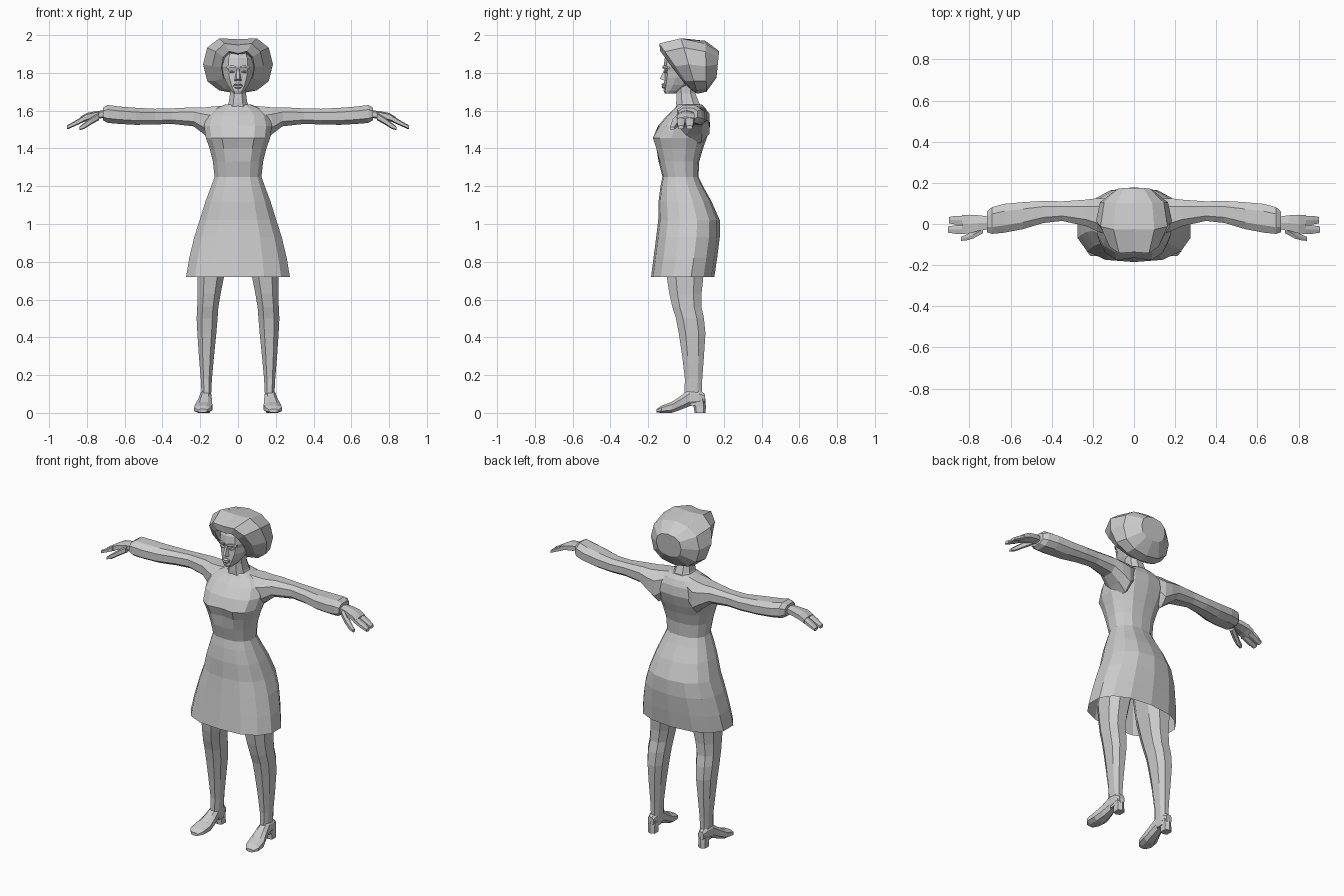
import bpy, math

grey = bpy.data.materials.new("plain_grey")
grey.diffuse_color = (0.6, 0.6, 0.6, 1)


def make(name, verts, faces, mirror=False):
    me = bpy.data.meshes.new(name)
    me.from_pydata(verts, [], faces)
    me.materials.append(grey)
    ob = bpy.data.objects.new(name, me)
    bpy.context.collection.objects.link(ob)
    if mirror:
        m = ob.modifiers.new("mirror", "MIRROR")
        m.use_axis = (True, False, False)
    # outward normals
    bpy.context.view_layer.objects.active = ob
    ob.select_set(True)
    bpy.ops.object.mode_set(mode='EDIT')
    bpy.ops.mesh.select_all(action='SELECT')
    bpy.ops.mesh.normals_make_consistent(inside=False)
    bpy.ops.object.mode_set(mode='OBJECT')
    ob.select_set(False)
    return ob


def loft(name, axis, rings, n=8, power=0.8, mirror=False, caps=(True, True), tweak=None):
    """Skin rings (t, a0, a1, b0, b1): extents of the two other axes at t."""
    verts, faces = [], []
    for t, a0, a1, b0, b1 in rings:
        for i in range(n):
            w = 2 * math.pi * (i + 0.5) / n
            c, s = math.cos(w), math.sin(w)
            k = math.cos(math.pi / n)          # flats touch the given extents
            c, s = max(-1, min(1, c / k)), max(-1, min(1, s / k))
            a = (a0 + a1) / 2 + (a1 - a0) / 2 * math.copysign(abs(c) ** power, c)
            b = (b0 + b1) / 2 + (b1 - b0) / 2 * math.copysign(abs(s) ** power, s)
            p = {'x': (t, a, b), 'y': (a, t, b), 'z': (a, b, t)}[axis]
            verts.append(tweak(*p) if tweak else p)
    for r in range(len(rings) - 1):
        for i in range(n):
            j = (i + 1) % n
            faces.append((r * n + i, r * n + j, (r + 1) * n + j, (r + 1) * n + i))
    if caps[0]:
        faces.append(tuple(range(n))[::-1])
    if caps[1]:
        faces.append(tuple(range(len(verts) - n, len(verts))))
    return make(name, verts, faces, mirror)


# Dress, open at the hem; bust split by a shallow centre hollow
def bust(x, y, z):
    if 1.38 < z < 1.5 and y < -0.05 and abs(x) < 0.06:
        y += 0.02
    if z < 1.1 and y > 0.05 and abs(x) < 0.06:
        y += 0.005
    return (x, y, z)


dress = [(0.72, .275, -.185, .145), (0.82, .258, -.172, .16), (0.93, .232, -.158, .174),
         (1.02, .203, -.147, .174), (1.12, .172, -.145, .135), (1.20, .142, -.135, .09),
         (1.25, .124, -.125, .066), (1.33, .133, -.145, .07), (1.40, .150, -.165, .09),
         (1.455, .170, -.185, .11), (1.52, .180, -.148, .128), (1.575, .165, -.10, .122),
         (1.61, .125, -.062, .105), (1.632, .07, -.045, .085)]
loft("dress", 'z', [(z, -w, w, f, b) for z, w, f, b in dress], n=14, power=0.85,
     caps=(False, True), tweak=bust)

# Neck
loft("neck", 'z', [(1.60, -.07, .07, -.05, .09), (1.64, -.05, .05, -.052, .07),
                   (1.69, -.042, .042, -.05, .05), (1.76, -.045, .045, -.06, .05)], n=8)

# Head with jaw, cheeks and brow
head = [(1.69, .022, -.112, -.06), (1.705, .036, -.118, -.02), (1.735, .056, -.117, .03),
        (1.775, .074, -.113, .06), (1.81, .081, -.110, .07), (1.835, .084, -.118, .07),
        (1.88, .080, -.112, .07), (1.92, .055, -.09, .05)]
loft("head", 'z', [(z, -w, w, f, b) for z, w, f, b in head], n=10, power=1.0)

# Nose wedge, lips and brows
make("nose", [(-.006, -.112, 1.825), (.006, -.112, 1.825), (-.008, -.138, 1.768),
              (.008, -.138, 1.768), (-.019, -.112, 1.758), (.019, -.112, 1.758)],
     [(0, 2, 3, 1), (0, 4, 2), (1, 3, 5), (2, 4, 5, 3), (0, 1, 5, 4)])
loft("lips", 'z', [(1.717, -.010, .010, -.122, -.105), (1.726, -.022, .022, -.130, -.10),
                   (1.732, -.024, .024, -.124, -.10), (1.738, -.022, .022, -.131, -.10),
                   (1.746, -.008, .008, -.122, -.105)], n=6)
loft("brow", 'x', [(.012, -.124, -.105, 1.824, 1.836), (.035, -.120, -.095, 1.828, 1.840),
                   (.06, -.098, -.075, 1.822, 1.834)], n=4, mirror=True)
loft("eye", 'x', [(.016, -.114, -.10, 1.803, 1.806), (.032, -.117, -.09, 1.798, 1.812),
                  (.05, -.102, -.08, 1.802, 1.808)], n=6, mirror=True)

# Rounded hair around the face: rings run front to back, lower parts swept back
hair_rings = [(-.035, .078, .085, 1.825, .70), (-.095, .088, .095, 1.83, .75),
              (-.075, .135, .135, 1.835, .70), (0.01, .185, .155, 1.845, .30),
              (.105, .165, .135, 1.835, .02), (.17, .085, .07, 1.845, -.1)]
N = 12
hv, hf = [], []
for y, rx, rz, zc, tilt in hair_rings:
    for i in range(N):
        w = 2 * math.pi * i / N
        x = rx * math.copysign(abs(math.sin(w)) ** 0.9, math.sin(w))
        z = zc + rz * math.copysign(abs(math.cos(w)) ** 0.8, math.cos(w))
        if i == 0 and y < 0.1:
            z -= 0.022                      # parting notch
        hv.append((x, y + tilt * (1.86 - z), z))
for r in range(len(hair_rings) - 1):
    for i in range(N):
        j = (i + 1) % N
        hf.append((r * N + i, r * N + j, (r + 1) * N + j, (r + 1) * N + i))
hf.append(tuple(range(len(hv) - N, len(hv))))
make("hair", hv, hf)

# Sleeved arms from shoulder to cuff
loft("arm", 'x', [(.06, -.04, .10, 1.50, 1.628), (.13, -.05, .125, 1.43, 1.622),
                  (.18, -.035, .125, 1.475, 1.617), (.235, -.01, .118, 1.517, 1.618),
                  (.35, .015, .110, 1.53, 1.612), (.44, .005, .112, 1.527, 1.61),
                  (.54, -.025, .106, 1.525, 1.615), (.63, -.042, .098, 1.530, 1.622),
                  (.69, -.048, .082, 1.535, 1.630), (.715, -.04, .06, 1.55, 1.615)],
     n=8, mirror=True)

# Hands: palm, two finger groups and thumb
loft("palm", 'x', [(.70, -.025, .035, 1.562, 1.602), (.75, -.032, .042, 1.557, 1.598),
                   (.80, -.045, .045, 1.546, 1.588), (.835, -.045, .043, 1.533, 1.567)],
     n=6, mirror=True)
for name, y0, y1, end in (("outer_fingers", -.003, .040, .90), ("inner_fingers", -.048, -.006, .905)):
    loft(name, 'x', [(.82, y0, y1, 1.538, 1.572), (.865, y0, y1, 1.518, 1.545),
                     (end, y0 + .006, y1 - .006, 1.502, 1.522)], n=6, mirror=True)
loft("thumb", 'x', [(.735, -.045, -.005, 1.550, 1.590), (.78, -.070, -.033, 1.525, 1.562),
                    (.815, -.080, -.052, 1.503, 1.535), (.84, -.082, -.062, 1.497, 1.515)],
     n=6, mirror=True)

# Legs
loft("leg", 'z', [(.04, .145, .195, .01, .09), (.10, .142, .193, -.008, .084),
                  (.18, .138, .197, -.006, .086), (.30, .127, .207, -.020, .095),
                  (.42, .115, .215, -.038, .103), (.50, .108, .219, -.053, .095),
                  (.56, .104, .216, -.072, .082), (.63, .092, .214, -.088, .082),
                  (.74, .070, .216, -.105, .094), (.95, .035, .17, -.105, .12)],
     n=8, mirror=True)

# Heeled shoes
loft("shoe", 'y', [(-.155, .165, .212, .002, .020), (-.13, .145, .232, 0, .038),
                   (-.075, .136, .228, 0, .058), (-.03, .138, .212, .016, .088),
                   (.02, .142, .200, .036, .125), (.07, .145, .198, .045, .12),
                   (.10, .153, .190, .05, .10)], n=8, mirror=True)
loft("shoe_heel", 'z', [(0, .148, .195, .045, .104), (.035, .150, .193, .040, .105),
                        (.075, .146, .196, .02, .102)], n=6, mirror=True)
